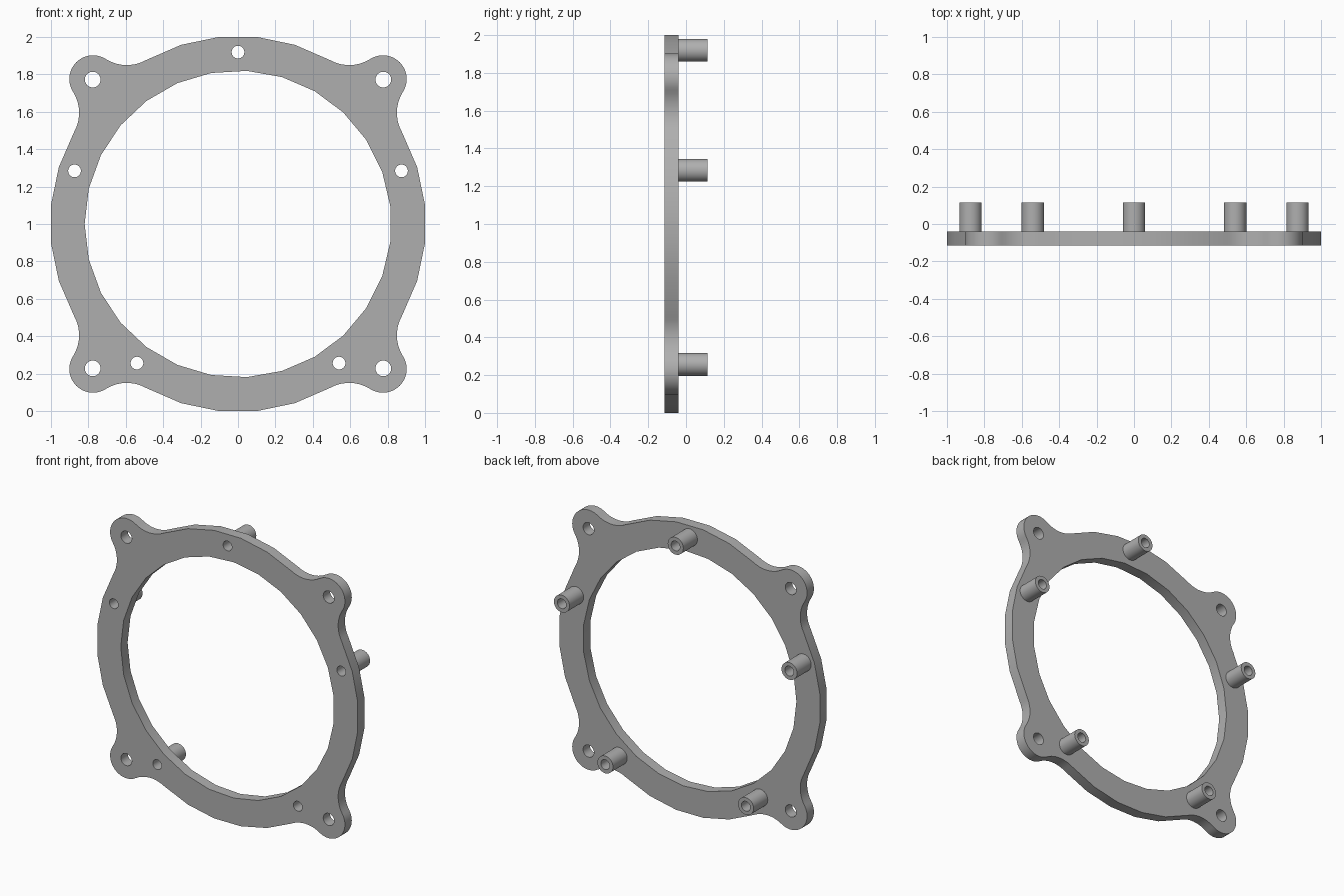
import bpy
from math import radians, degrees, cos, sin, acos, atan2, hypot, pi

cube = bpy.data.objects.get("Cube")
if cube:
    bpy.data.objects.remove(cube, do_unlink=True)

grey = bpy.data.materials.new("plain grey")
grey.use_nodes = True
colour = (0.43, 0.43, 0.43, 1)
grey.diffuse_color = colour
grey.node_tree.nodes["Principled BSDF"].inputs["Base Color"].default_value = colour


def arc(centre, r, start, end, steps):
    """Points along an arc in degrees, leaving out the last one."""
    angles = [radians(start + (end - start) * i / steps) for i in range(steps)]
    return [(centre[0] + r * cos(a), centre[1] + r * sin(a)) for a in angles]


def circle(centre, r, steps=32):
    return arc(centre, r, 180, -180, steps)


def extruded(name, loops, y0, y1):
    """Fill nested outlines drawn in x and z, and extrude them from y0 to y1."""
    curve = bpy.data.curves.new(name, "CURVE")
    curve.dimensions = "2D"
    curve.fill_mode = "BOTH"
    curve.extrude = (y1 - y0) / 2
    for loop in loops:
        spline = curve.splines.new("POLY")
        spline.points.add(len(loop) - 1)
        for point, (x, z) in zip(spline.points, loop):
            point.co = (x, z, 0, 1)
        spline.use_cyclic_u = True
    ob = bpy.data.objects.new(name, curve)
    bpy.context.collection.objects.link(ob)
    ob.location = (0, (y0 + y1) / 2, 1)
    ob.rotation_euler = (pi / 2, 0, 0)
    bpy.ops.object.select_all(action="DESELECT")
    ob.select_set(True)
    bpy.context.view_layer.objects.active = ob
    bpy.ops.object.convert(target="MESH")
    ob = bpy.context.object
    # Join the caps to the walls
    bpy.ops.object.mode_set(mode="EDIT")
    bpy.ops.mesh.select_all(action="SELECT")
    bpy.ops.mesh.remove_doubles(threshold=0.0001)
    bpy.ops.mesh.normals_make_consistent(inside=False)
    bpy.ops.object.mode_set(mode="OBJECT")
    bpy.ops.object.shade_smooth_by_angle(angle=radians(30))
    ob.data.materials.clear()
    ob.data.materials.append(grey)
    return ob


# Ring with four rounded ears, blended in by fillets
RING, EAR, FILLET, EAR_POS = 1.005, 0.127, 0.21, 0.775
ear_dist = hypot(EAR_POS, EAR_POS)
fil_dist = RING + FILLET
swing = acos((fil_dist**2 + ear_dist**2 - (EAR + FILLET)**2) / (2 * fil_dist * ear_dist))
half = 45 - degrees(swing)
fx, fy = fil_dist * cos(radians(half)), fil_dist * sin(radians(half))
phi = degrees(atan2(EAR_POS - fy, EAR_POS - fx))
quarter = (arc((0, 0), RING, -half, half, 5)
           + arc((fx, fy), FILLET, half + 180, phi, 10)
           + arc((EAR_POS, EAR_POS), EAR, phi - 180, 270 - phi, 20)
           + arc((fy, fx), FILLET, 90 - phi, -90 - half, 10))
outline = []
for _ in range(4):
    outline += quarter
    quarter = [(-z, x) for x, z in quarter]

# Bolt holes in the ears, and five standoff holes round the ring
ear_holes = [circle((sx * 0.777, sz * 0.772), 0.042) for sx in (-1, 1) for sz in (-1, 1)]
posts = [(0.919 * cos(radians(90 + 72 * i)), 0.919 * sin(radians(90 + 72 * i)))
         for i in range(5)]
post_holes = [circle(p, 0.034) for p in posts]
bore = circle((0, 0), 0.82, 27)
extruded("ring_plate", [outline, bore] + ear_holes + post_holes, -0.115, -0.04)

# Hollow standoffs on the back
for i, p in enumerate(posts):
    extruded(f"standoff_{i + 1}", [circle(p, 0.06), circle(p, 0.034)], -0.04, 0.115)
